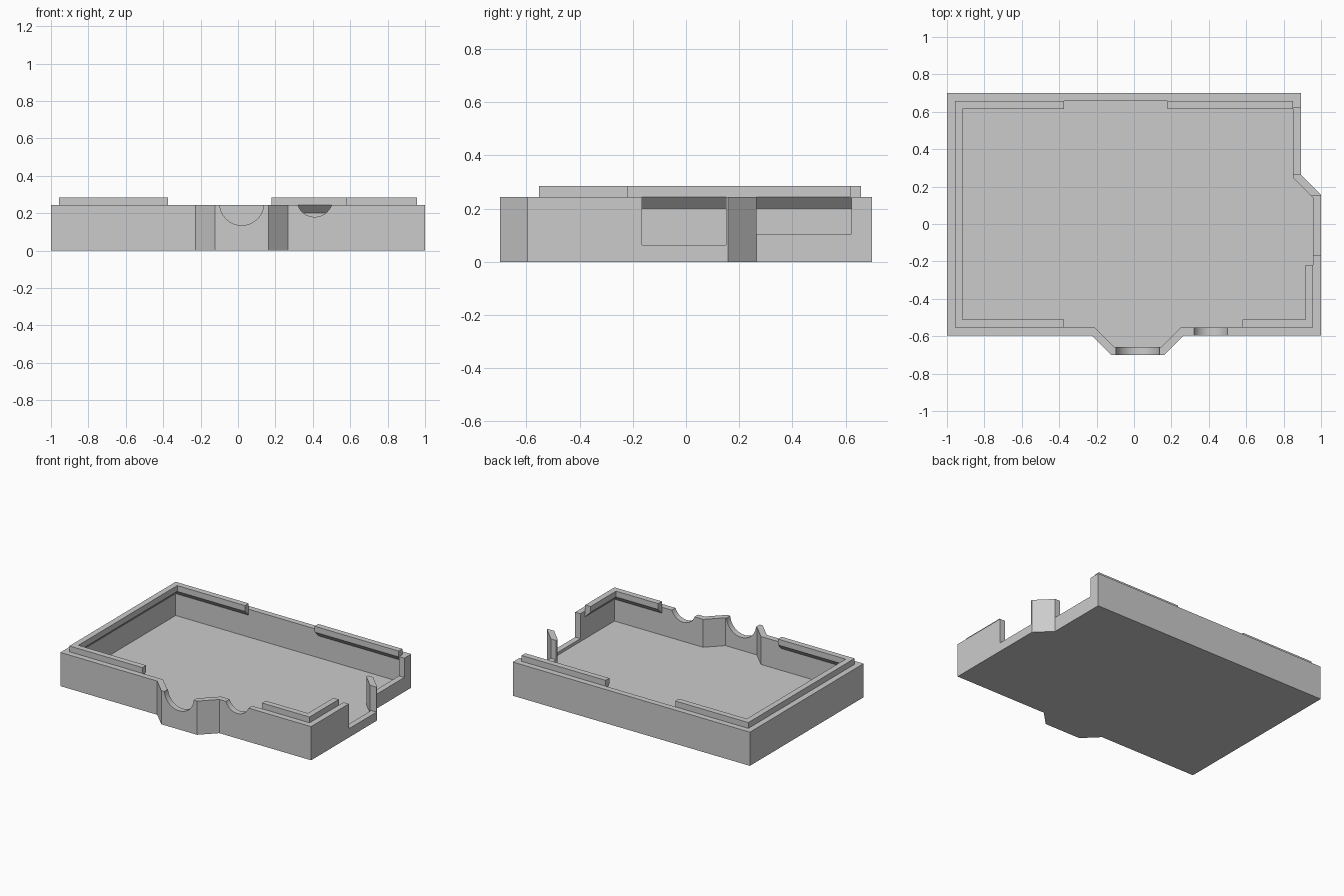
import bpy, bmesh, math
from mathutils import Vector, Matrix

if "Cube" in bpy.data.objects:
    bpy.data.objects.remove(bpy.data.objects["Cube"], do_unlink=True)

WALL, RIM, TOP, FLOOR = 0.042, 0.243, 0.285, 0.042

grey = bpy.data.materials.new("plain grey")
grey.use_nodes = True
grey.diffuse_color = (0.6, 0.6, 0.6, 1)
grey.node_tree.nodes["Principled BSDF"].inputs["Base Color"].default_value = (0.6, 0.6, 0.6, 1)


def make_object(name, bm):
    bmesh.ops.recalc_face_normals(bm, faces=bm.faces)
    mesh = bpy.data.meshes.new(name)
    bm.to_mesh(mesh)
    bm.free()
    mesh.materials.append(grey)
    obj = bpy.data.objects.new(name, mesh)
    bpy.context.collection.objects.link(obj)
    return obj


def offset(path, d, closed):
    """Shift a path to its left by d with mitred corners."""
    pts = [Vector(p) for p in path]
    out, n = [], len(pts)
    for i, p in enumerate(pts):
        a = (p - pts[i - 1]).normalized() if closed or i > 0 else None
        b = (pts[(i + 1) % n] - p).normalized() if closed or i < n - 1 else None
        a, b = a or b, b or a
        na, nb = Vector((-a.y, a.x)), Vector((-b.y, b.x))
        out.append(p + (na + nb) * d / (1 + na.dot(nb)))
    return out


def prism(name, outline, z0, z1):
    bm = bmesh.new()
    face = bm.faces.new([bm.verts.new((p[0], p[1], z0)) for p in outline])
    new = bmesh.ops.extrude_face_region(bm, geom=[face])["geom"]
    bmesh.ops.translate(bm, vec=(0, 0, z1 - z0),
                        verts=[v for v in new if isinstance(v, bmesh.types.BMVert)])
    return make_object(name, bm)


def box(x0, x1, y0, y1, z0, z1):
    return prism("cutter", [(x0, y0), (x1, y0), (x1, y1), (x0, y1)], z0, z1)


def cylinder(x, y, z, r):
    bm = bmesh.new()
    bmesh.ops.create_cone(bm, cap_ends=True, segments=64, radius1=r, radius2=r, depth=0.16,
                          matrix=Matrix.Translation((x, y, z)) @ Matrix.Rotation(math.pi / 2, 4, "X"))
    return make_object("cutter", bm)


def cut(obj, cutter):
    mod = obj.modifiers.new("cut", "BOOLEAN")
    mod.operation, mod.solver, mod.object = "DIFFERENCE", "EXACT", cutter
    bpy.context.view_layer.objects.active = obj
    bpy.ops.object.modifier_apply(modifier=mod.name)
    bpy.data.objects.remove(cutter, do_unlink=True)


def lip(name, path):
    """Raised rim with a sloped underside, swept along the inner wall."""
    bm = bmesh.new()
    profile = [(0, 0.2), (WALL, RIM), (WALL, TOP), (0, TOP)]
    rails = [[bm.verts.new((p.x, p.y, z)) for p in offset(path, d, False)] for d, z in profile]
    for k in range(4):
        a, b = rails[k], rails[(k + 1) % 4]
        for i in range(len(path) - 1):
            bm.faces.new((a[i], a[i + 1], b[i + 1], b[i]))
    for end in (0, -1):
        bm.faces.new([rail[end] for rail in rails])
    return make_object(name, bm)


# Tray with bulged front and clipped right corner
outline = [(-1, -0.595), (-0.228, -0.595), (-0.122, -0.7), (0.163, -0.7), (0.268, -0.595),
           (1, -0.595), (1, 0.157), (0.892, 0.265), (0.892, 0.7), (-1, 0.7)]
tray = prism("tray", outline, 0, RIM)
cut(tray, prism("cutter", offset(outline, WALL, True), FLOOR, 0.4))

# Openings in the side wall
cut(tray, box(0.93, 1.1, -0.165, 0.15, 0.063, 0.4))
cut(tray, box(0.82, 0.95, 0.265, 0.622, 0.104, 0.4))

# Round cable notches in the front wall
cut(tray, cylinder(0.02, -0.68, 0.253, 0.118))
cut(tray, cylinder(0.41, -0.58, 0.276, 0.096))

# Locating lips
left, right, front, back = -1 + WALL, 1 - WALL, -0.595 + WALL, 0.7 - WALL
lip("left_lip", [(-0.375, back), (left, back), (left, front), (-0.375, front)])
lip("right_front_lip", [(0.58, front), (right, front), (right, -0.22)])
lip("right_back_lip", [(0.85, back), (0.18, back)])

# Crisp edges, smooth notches
for obj in bpy.context.collection.objects:
    obj.select_set(obj == tray)
bpy.context.view_layer.objects.active = tray
bpy.ops.object.shade_smooth_by_angle(angle=math.radians(20))
